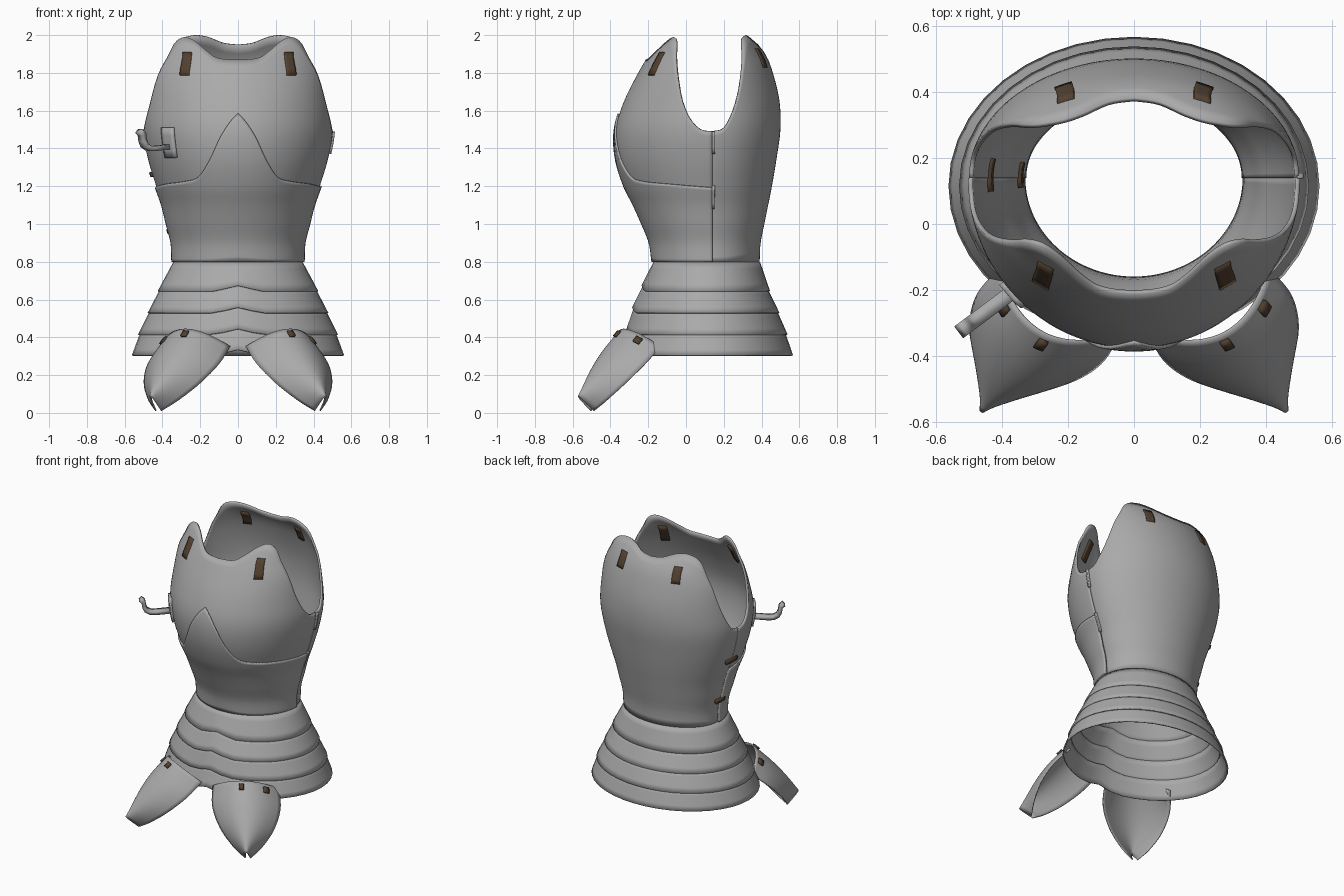
import bpy, bmesh
from math import sin, cos, radians, pi
from mathutils import Vector

cube = bpy.data.objects.get("Cube")
if cube:
    bpy.data.objects.remove(cube)


def material(name, rgb):
    m = bpy.data.materials.new(name)
    m.use_nodes = True
    m.diffuse_color = (*rgb, 1)
    m.node_tree.nodes["Principled BSDF"].inputs["Base Color"].default_value = (*rgb, 1)
    return m


steel = material("grey steel", (0.4, 0.4, 0.4))
leather = material("brown leather", (0.085, 0.052, 0.029))


def interp(points, x):
    """Smooth interpolation through (x, value) pairs."""
    n = len(points)
    x = min(max(x, points[0][0]), points[-1][0])
    k = next(i for i in range(n - 1) if x <= points[i + 1][0])

    def slope(i):
        a, b = points[max(i - 1, 0)], points[min(i + 1, n - 1)]
        return (b[1] - a[1]) / (b[0] - a[0])
    (x0, y0), (x1, y1) = points[k], points[k + 1]
    h = x1 - x0
    u = (x - x0) / h
    return (y0 * (1 + 2 * u) * (1 - u) ** 2 + slope(k) * h * u * (1 - u) ** 2
            + y1 * u * u * (3 - 2 * u) + slope(k + 1) * h * u * u * (u - 1))


def sheet(name, fn, cols, rows, mat, thick, offset=-1, mirror=False, closed=False):
    """Thickened plate from a surface function of (u, v) in 0..1."""
    bm = bmesh.new()
    n = cols if closed else cols + 1
    g = [[bm.verts.new(fn(i / cols, j / rows)) for j in range(rows + 1)] for i in range(n)]
    for i in range(cols):
        a, b = g[i], g[(i + 1) % n]
        for j in range(rows):
            bm.faces.new((a[j], a[j + 1], b[j + 1], b[j]))
    me = bpy.data.meshes.new(name)
    bm.to_mesh(me)
    bm.free()
    ob = bpy.data.objects.new(name, me)
    bpy.context.collection.objects.link(ob)
    me.materials.append(mat)
    mod = ob.modifiers.new("Thickness", "SOLIDIFY")
    mod.thickness, mod.offset = thick, offset
    if mirror:
        ob.modifiers.new("Mirror", "MIRROR")
    bpy.ops.object.select_all(action="DESELECT")
    ob.select_set(True)
    bpy.context.view_layer.objects.active = ob
    bpy.ops.object.shade_smooth_by_angle(angle=radians(35))
    return ob


# Torso sections: height, half width, front y, back y
TORSO = [(0.8, 0.34, -0.17, 0.39), (0.9, 0.345, -0.185, 0.395), (1.0, 0.37, -0.225, 0.415),
         (1.1, 0.395, -0.27, 0.435), (1.2, 0.43, -0.32, 0.455), (1.35, 0.475, -0.365, 0.48),
         (1.5, 0.5, -0.37, 0.5), (1.65, 0.49, -0.325, 0.495), (1.8, 0.475, -0.25, 0.46),
         (1.9, 0.45, -0.19, 0.42), (2.0, 0.46, -0.11, 0.34)]
WIDTH, FRONT, BACK = ([(r[0], r[k]) for r in TORSO] for k in (1, 2, 3))
MID = 0.14


def oval(deg, w, yf, yb, mid, off=0.0):
    """Point on a section: 0 is +x, 90 the front, 270 the back."""
    s = sin(radians(deg))
    d = mid - yf if s > 0 else yb - mid
    return (w + off) * cos(radians(deg)), mid - (d + off) * s


def torso(deg, z, off=0.0):
    x, y = oval(deg, interp(WIDTH, z), interp(FRONT, z), interp(BACK, z), MID, off)
    return Vector((x, y, z))


def torso_plate(name, start, edge, off, thick):
    def fn(u, v):
        a = 180 * u
        top = interp(edge, min(a, 180 - a))
        return torso(start + a, 0.8 + (top - 0.8) * v, off)
    return sheet(name, fn, 72, 28, steel, thick)


# Upper edges by angle from the side seam to the centre line
FRONT_EDGE = [(0, 1.49), (7, 1.5), (14, 1.56), (20, 1.65), (25.5, 1.75), (32, 1.85),
              (37, 1.91), (43, 1.96), (52, 1.99), (60, 1.97), (68, 1.92), (76, 1.88), (90, 1.87)]
BACK_EDGE = [(0, 1.49), (10, 1.51), (18, 1.6), (24, 1.7), (35, 1.89), (46, 1.97),
             (60, 2.0), (70, 1.99), (80, 1.96), (90, 1.95)]
BELLY_EDGE = [(0, 1.19), (30, 1.21), (52, 1.225), (63, 1.25), (72, 1.34),
              (80, 1.47), (86, 1.55), (90, 1.585)]
torso_plate("breastplate", 0, FRONT_EDGE, 0.003, 0.014)
torso_plate("backplate", 180, BACK_EDGE, 0, 0.014)
torso_plate("belly_plate", 0, BELLY_EDGE, 0.013, 0.012)


def patch(name, deg, half, z0, z1, mat, off, thick):
    """Plate that follows the torso surface."""
    return sheet(name, lambda u, v: torso(deg + half * (2 * u - 1), z0 + (z1 - z0) * v, off),
                 4, 4, mat, thick)


# Shoulder straps on both sides, front and back
for side, sign in (("left", 1), ("right", -1)):
    patch(side + "_front_shoulder_strap", 90 - 36 * sign, 3.6, 1.79, 1.91, leather, 0.01, 0.032)
    patch(side + "_back_shoulder_strap", 270 + 27 * sign, 3.6, 1.83, 1.93, leather, 0.008, 0.03)

# Side straps on the right, hinges on the left
for name, z in (("upper", 1.26), ("lower", 0.96)):
    patch(name + "_side_strap", 183, 8, z - 0.012, z + 0.012, leather, 0.018, 0.04)
for name, z in (("upper", 1.43), ("lower", 1.14)):
    patch(name + "_hinge", 359, 1.2, z - 0.06, z + 0.06, steel, 0.014, 0.02)

# Skirt of overlapping lames: height, half width, front y, back y
SKIRT = [(0.8, 0.342, -0.172, 0.392), (0.645, 0.425, -0.235, 0.445), (0.53, 0.478, -0.285, 0.495),
         (0.415, 0.53, -0.315, 0.538), (0.305, 0.562, -0.345, 0.567)]
for k in range(4):
    def lame(u, v, k=k):
        low, high = SKIRT[k + 1], SKIRT[k]
        tuck = 0.014 if k else 0.0
        r = [a + (b - a) * v for a, b in zip(low, high)]
        x, y = oval(360 * u, *r[1:], 0.115, -tuck * v)
        peak = 0.03 * max(0, 1 - abs(x) / 0.13) if y < 0 else 0
        return x, y, r[0] + (peak if k or v < 1 else 0) * (1 - v * (k == 0)) + tuck * v
    sheet(f"skirt_lame_{k + 1}", lame, 40, 4, steel, 0.009, closed=True)

# Thigh guards: arched leaves hanging from the skirt
OUT = Vector((0.48, -0.877, 0))
ACROSS = Vector((0.877, 0.48, 0))
INWARD = OUT * -0.76 + Vector((0, 0, -0.65))
LEAF = [(0, 0.205), (0.3, 0.21), (0.6, 0.165), (0.85, 0.085), (1, 0.012)]


def leaf(across, s, lift=0.0):
    ridge = Vector((0.275, -0.325, 0.44)).lerp(Vector((0.46, -0.565, 0.085)), s)
    depth = 0.14 - 0.03 * s
    return (ridge + ACROSS * interp(LEAF, s) * across
            + INWARD * (depth * across ** 2 - 0.015 * sin(pi * s) - lift))


sheet("thigh_guards", lambda u, v: leaf(2 * u - 1, 1 - v), 24, 20, steel, 0.008,
      mirror=True)

# Small leather tabs on the thigh guards
for name, c in (("inner", -0.08), ("outer", 0.62)):
    sheet(name + "_thigh_tabs", lambda u, v, c=c: leaf(c + 0.07 * (2 * u - 1), 0.13 - 0.08 * v, 0.004),
          2, 2, leather, 0.016, mirror=True)

# Lance rest: mounting plate and upturned arm
patch("lance_rest_plate", 137, 5, 1.35, 1.51, steel, 0.018, 0.02)
ARM = [(0, 1.41), (0.1, 1.4), (0.14, 1.4), (0.168, 1.415), (0.18, 1.44), (0.186, 1.475), (0.205, 1.492)]


def arm(u, v):
    d, z = ARM[round(v * (len(ARM) - 1))]
    w = 0.045 * (u - 0.5)
    return -0.36 - 0.8 * d - 0.6 * w, -0.2 - 0.6 * d + 0.8 * w, z


sheet("lance_rest_arm", arm, 1, len(ARM) - 1, steel, 0.026, offset=0)
